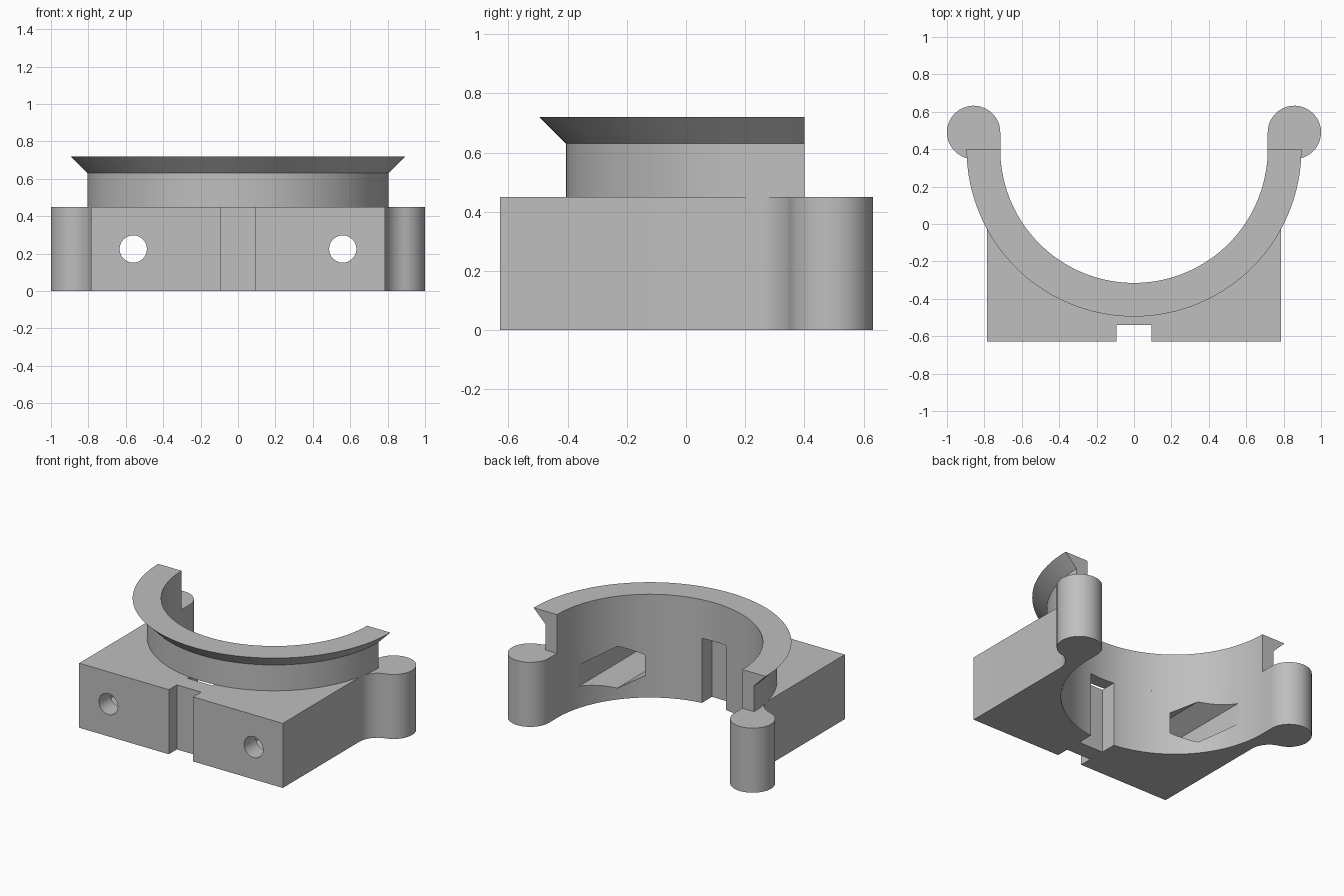
import bpy, bmesh
from math import sin, cos, pi, radians, asin, atan2, hypot, sqrt
from mathutils import Vector, Matrix

cube = bpy.data.objects.get("Cube")
if cube:
    bpy.data.objects.remove(cube, do_unlink=True)

# Main dimensions
BORE_Y, BORE_R = 0.4, 0.715
NECK_R, FLANGE_R = 0.805, 0.895
BASE_H, NECK_TOP, TOP = 0.45, 0.63, 0.72
SIDE_X, FRONT_Y = 0.785, -0.628
LOBE_X, LOBE_Y, LOBE_R = 0.8575, 0.49, 0.1425
FILLET_R = 0.14
SLOT_X, NOTCH_Y, SLOT_Y = 0.094, -0.54, -0.42
BOLT_X, BOLT_Z, BOLT_R, NUT_R = 0.56, 0.225, 0.073, 0.1455

grey = bpy.data.materials.new("plain grey")
grey.use_nodes = True
colour = (0.52, 0.52, 0.52, 1)
grey.diffuse_color = colour
grey.node_tree.nodes["Principled BSDF"].inputs["Base Color"].default_value = colour


def arc(cx, cy, r, start, end, steps):
    return [(cx + r * cos(start + (end - start) * i / steps),
             cy + r * sin(start + (end - start) * i / steps)) for i in range(steps + 1)]


def finish(bm, name):
    bmesh.ops.recalc_face_normals(bm, faces=bm.faces)
    mesh = bpy.data.meshes.new(name)
    bm.to_mesh(mesh)
    bm.free()
    obj = bpy.data.objects.new(name, mesh)
    bpy.context.collection.objects.link(obj)
    mesh.materials.append(grey)
    return obj


def prism(name, points, direction):
    bm = bmesh.new()
    face = bm.faces.new([bm.verts.new(p) for p in points])
    out = bmesh.ops.extrude_face_region(bm, geom=[face], use_keep_orig=True)
    verts = [g for g in out["geom"] if isinstance(g, bmesh.types.BMVert)]
    bmesh.ops.translate(bm, verts=verts, vec=direction)
    return finish(bm, name)


def activate(obj):
    bpy.ops.object.select_all(action='DESELECT')
    obj.select_set(True)
    bpy.context.view_layer.objects.active = obj


def smooth(obj):
    activate(obj)
    bpy.ops.object.shade_smooth_by_angle(angle=radians(25))


# Base block: half outline with notch, blended lobe, bore and inner slot, then mirrored
fillet_x = SIDE_X + FILLET_R
fillet_y = LOBE_Y - sqrt((FILLET_R + LOBE_R) ** 2 - (fillet_x - LOBE_X) ** 2)
meet = atan2(LOBE_Y - fillet_y, LOBE_X - fillet_x)
half = [(SLOT_X, NOTCH_Y), (SLOT_X, FRONT_Y), (SIDE_X, FRONT_Y)]
half += arc(fillet_x, fillet_y, FILLET_R, pi, meet, 12)
half += arc(LOBE_X, LOBE_Y, LOBE_R, meet - pi, pi, 36)[1:]
half += arc(0, BORE_Y, BORE_R, 0, asin(SLOT_X / BORE_R) - pi / 2, 40)
half += [(SLOT_X, SLOT_Y)]
outline = half + [(-x, y) for x, y in reversed(half)]
base = prism("clamp_base", [(x, y, 0) for x, y in outline], (0, 0, BASE_H))

# Bolt holes from the front and hexagonal nut pockets from the bore
for side in (-1, 1):
    for name, r, sides, y0, y1 in (("bolt_hole_cutter", BOLT_R, 32, -0.8, -0.4),
                                   ("nut_pocket_cutter", NUT_R, 6, -0.5, 0.3)):
        ring = arc(side * BOLT_X, BOLT_Z, r, pi / 2, pi / 2 + 2 * pi, sides)[:-1]
        cutter = prism(name, [(x, y0, z) for x, z in ring], (0, y1 - y0, 0))
        cutter.hide_render = True
        activate(base)
        mod = base.modifiers.new("cut", 'BOOLEAN')
        mod.operation = 'DIFFERENCE'
        mod.solver = 'EXACT'
        mod.object = cutter
        bpy.ops.object.modifier_apply(modifier=mod.name)
        bpy.data.objects.remove(cutter, do_unlink=True)
smooth(base)

# Half-ring neck with flared flange: section swept half a turn, ends capped
section = [(BORE_R, BASE_H), (NECK_R, BASE_H), (NECK_R, NECK_TOP), (FLANGE_R, TOP), (BORE_R, TOP)]
bm = bmesh.new()
STEPS = 80
rings = []
for i in range(STEPS + 1):
    a = -pi * i / STEPS
    rings.append([bm.verts.new((r * cos(a), BORE_Y + r * sin(a), z)) for r, z in section])
for a, b in zip(rings, rings[1:]):
    for k in range(len(section)):
        n = (k + 1) % len(section)
        bm.faces.new((a[k], a[n], b[n], b[k]))
bm.faces.new(rings[0])
bm.faces.new(rings[-1])
smooth(finish(bm, "flanged_neck"))
